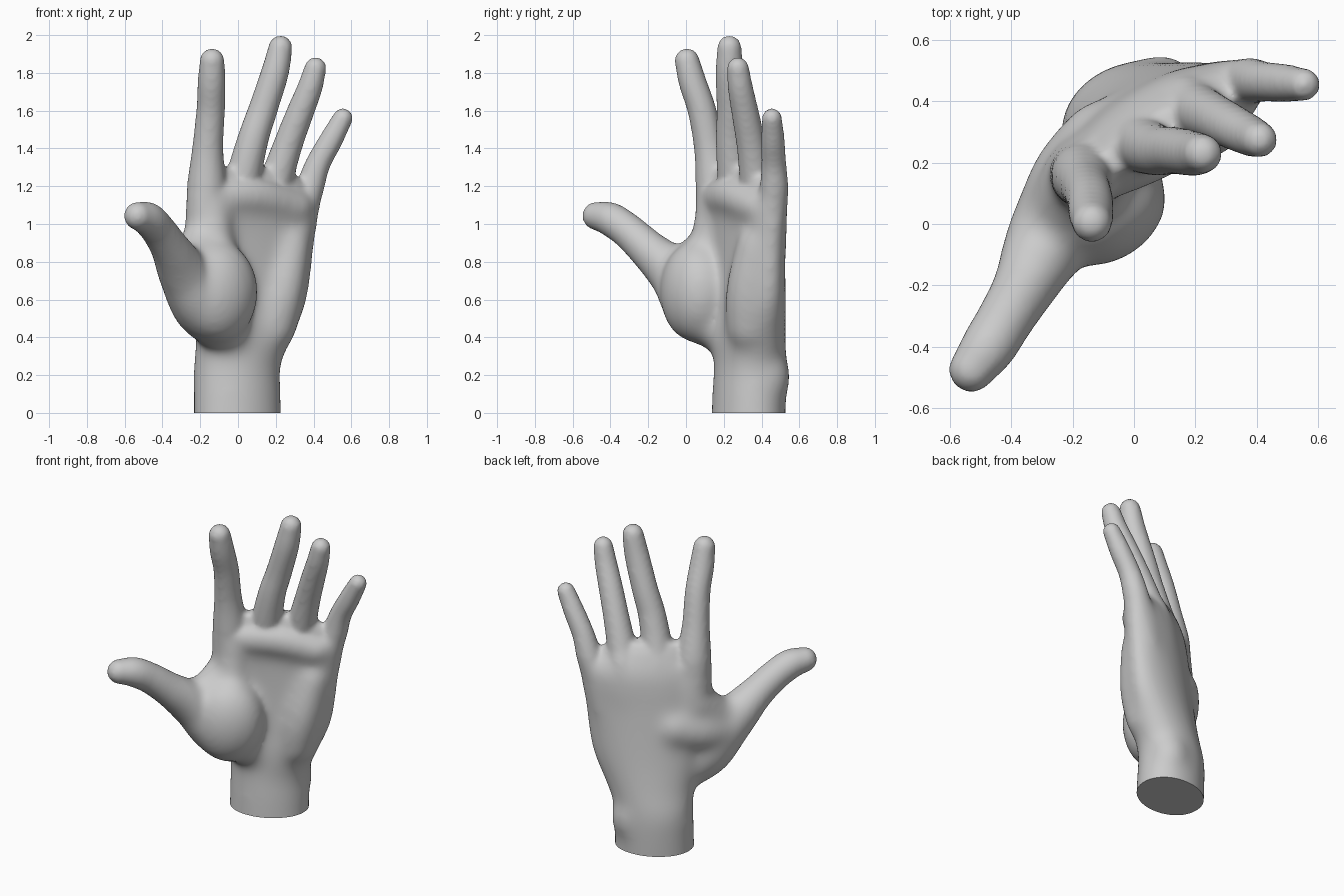
import bpy, bmesh, math
from mathutils import Vector, Matrix

cube = bpy.data.objects.get("Cube")
if cube:
    bpy.data.objects.remove(cube)

skin = bpy.data.materials.new("plain_grey")
skin.use_nodes = True
GREY = (0.6, 0.6, 0.6, 1)
skin.diffuse_color = GREY
skin.node_tree.nodes["Principled BSDF"].inputs["Base Color"].default_value = GREY

bm = bmesh.new()
SIDES = 32


def spline(pts, steps=6):
    """Catmull-Rom through tuples of any length."""
    p = [Vector(q) for q in pts]
    p = [p[0] * 2 - p[1]] + p + [p[-1] * 2 - p[-2]]
    out = []
    for a, b, c, d in zip(p, p[1:], p[2:], p[3:]):
        for i in range(steps):
            t = i / steps
            out.append((b * 2 + (c - a) * t + (a * 2 - b * 5 + c * 4 - d) * t * t
                        + (b * 3 - a - c * 3 + d) * t ** 3) / 2)
    return out + [p[-2]]


def skin_rings(rings):
    loops = [[bm.verts.new(co) for co in ring] for ring in rings]
    for lo, hi in zip(loops, loops[1:]):
        for i in range(SIDES):
            j = (i + 1) % SIDES
            bm.faces.new((lo[i], lo[j], hi[j], hi[i]))
    bm.faces.new(loops[0][::-1])
    bm.faces.new(loops[-1])


def ball(co, size, turn=0.0):
    m = Matrix.Translation(co) @ Matrix.Rotation(math.radians(turn), 4, 'Z') @ Matrix.Diagonal((*size, 1))
    bmesh.ops.create_uvsphere(bm, u_segments=24, v_segments=16, radius=1, matrix=m)


def limb(*pts):
    """Round-ended tube through (x, y, z, radius) points."""
    path = [(Vector(q[:3]), q[3]) for q in spline(pts)]
    rings = []
    for i, (co, r) in enumerate(path):
        ahead = path[min(i + 1, len(path) - 1)][0] - path[max(i - 1, 0)][0]
        rot = ahead.to_track_quat('Z', 'Y')
        rings.append([co + rot @ Vector((r * math.cos(a), r * math.sin(a), 0))
                      for a in (math.tau * k / SIDES for k in range(SIDES))])
    skin_rings(rings)
    for co, r in (path[0], path[-1]):
        ball(co, (r, r, r))


def body(*sections):
    """Loft of tilted ovals: z, centre x, centre y, half width, half depth, tilt, arch."""
    rings = []
    for z, cx, cy, a, b, tilt, arch in spline(sections):
        ring = []
        for k in range(SIDES):
            t = math.tau * k / SIDES
            u, v = math.cos(t), math.sin(t)
            co = Vector((a * u, b * v + arch * (0.5 - u * u), 0))
            ring.append(Matrix.Rotation(math.radians(tilt), 3, 'Z') @ co + Vector((cx, cy, z)))
        rings.append(ring)
    skin_rings(rings)


# Wrist and palm
body((-0.2, 0, 0.325, 0.245, 0.19, 22, 0),
     (0.1, -0.005, 0.335, 0.24, 0.19, 22, 0),
     (0.25, -0.005, 0.34, 0.24, 0.185, 22, 0),
     (0.4, 0.03, 0.335, 0.27, 0.175, 24, 0.01),
     (0.6, 0.06, 0.33, 0.33, 0.155, 26, 0.025),
     (0.9, 0.075, 0.32, 0.365, 0.135, 28, 0.03),
     (1.1, 0.09, 0.315, 0.38, 0.125, 30, 0.035),
     (1.23, 0.08, 0.295, 0.29, 0.09, 30, 0.03),
     (1.3, 0.055, 0.275, 0.21, 0.055, 30, 0.02))
ball((0.09, 0.42, 0.19), (0.13, 0.135, 0.18))

# Index, middle, ring and little fingers, each with its hand bone
limb((-0.12, 0.27, 0.6, 0.09), (-0.165, 0.17, 1.0, 0.115), (-0.165, 0.155, 1.2, 0.105),
     (-0.16, 0.125, 1.4, 0.083), (-0.145, 0.085, 1.6, 0.076), (-0.14, 0.035, 1.75, 0.074),
     (-0.137, 0.005, 1.865, 0.066))
limb((0.0, 0.35, 0.6, 0.1), (0.0, 0.3, 1.05, 0.11), (0.03, 0.26, 1.25, 0.094),
     (0.08, 0.24, 1.45, 0.083), (0.13, 0.24, 1.6, 0.078), (0.195, 0.23, 1.8, 0.074),
     (0.225, 0.23, 1.935, 0.064))
limb((0.12, 0.39, 0.6, 0.1), (0.16, 0.4, 1.05, 0.105), (0.21, 0.37, 1.25, 0.088),
     (0.265, 0.345, 1.42, 0.078), (0.325, 0.315, 1.58, 0.073), (0.38, 0.288, 1.72, 0.067),
     (0.41, 0.275, 1.825, 0.059))
limb((0.22, 0.42, 0.6, 0.1), (0.315, 0.44, 1.0, 0.1), (0.37, 0.465, 1.16, 0.08),
     (0.42, 0.465, 1.31, 0.067), (0.49, 0.46, 1.44, 0.063), (0.555, 0.455, 1.56, 0.054))

# Thumb with its fleshy base, then the web that ties it to the hand
limb((-0.05, 0.22, 0.42, 0.13), (-0.17, 0.07, 0.57, 0.18), (-0.28, -0.05, 0.73, 0.145),
     (-0.355, -0.2, 0.865, 0.105), (-0.42, -0.31, 0.965, 0.093), (-0.475, -0.4, 1.025, 0.09),
     (-0.53, -0.475, 1.043, 0.075))
ball((-0.1, 0.045, 0.64), (0.22, 0.17, 0.27), 28)
limb((-0.3, -0.08, 0.76, 0.1), (-0.24, 0.03, 0.8, 0.115), (-0.18, 0.16, 0.92, 0.12))
limb((-0.27, 0, 0.7, 0.13), (-0.2, 0.15, 0.74, 0.14), (-0.1, 0.27, 0.78, 0.14))
limb((-0.1, 0.08, 0.72, 0.13), (-0.13, 0.13, 0.9, 0.11), (-0.14, 0.16, 1.08, 0.11))

# Heel of the palm and the pad under the fingers
limb((0.18, 0.34, 0.45, 0.13), (0.23, 0.34, 0.65, 0.13), (0.28, 0.38, 0.9, 0.11))
limb((-0.14, 0.17, 1.13, 0.11), (0.08, 0.26, 1.14, 0.11), (0.3, 0.39, 1.08, 0.1))

# Merge every part into one smooth skin
mesh = bpy.data.meshes.new("hand")
bmesh.ops.recalc_face_normals(bm, faces=bm.faces)
bm.to_mesh(mesh)
bm.free()
hand = bpy.data.objects.new("hand", mesh)
bpy.context.collection.objects.link(hand)
merge = hand.modifiers.new("merge", 'REMESH')
merge.mode = 'VOXEL'
merge.voxel_size = 0.014
soften = hand.modifiers.new("soften", 'SMOOTH')
soften.factor = 0.5
soften.iterations = 10
merged = bpy.data.meshes.new_from_object(hand.evaluated_get(bpy.context.evaluated_depsgraph_get()))
hand.modifiers.clear()
hand.data = merged
bm = bmesh.new()
bm.from_mesh(merged)

# Extra softening of the palm, fading out towards the fingers and thumb
for step in range(40):
    top, front = 1.2 - 0.004 * step, -0.16 + 0.003 * step
    palm = [v for v in bm.verts if v.co.z < top and v.co.y > front]
    bmesh.ops.smooth_vert(bm, verts=palm, factor=0.5, use_axis_x=True, use_axis_y=True, use_axis_z=True)

# Flat cut across the wrist
cut = bmesh.ops.bisect_plane(bm, geom=bm.verts[:] + bm.edges[:] + bm.faces[:],
                             plane_co=(0, 0, 0), plane_no=(0, 0, 1), clear_inner=True)
rim = [e for e in cut["geom_cut"] if isinstance(e, bmesh.types.BMEdge)]
bmesh.ops.contextual_create(bm, geom=rim)
bmesh.ops.recalc_face_normals(bm, faces=bm.faces)
bm.to_mesh(merged)
bm.free()
merged.materials.clear()
merged.materials.append(skin)
bpy.context.view_layer.objects.active = hand
hand.select_set(True)
bpy.ops.object.shade_smooth_by_angle(angle=math.radians(40))
